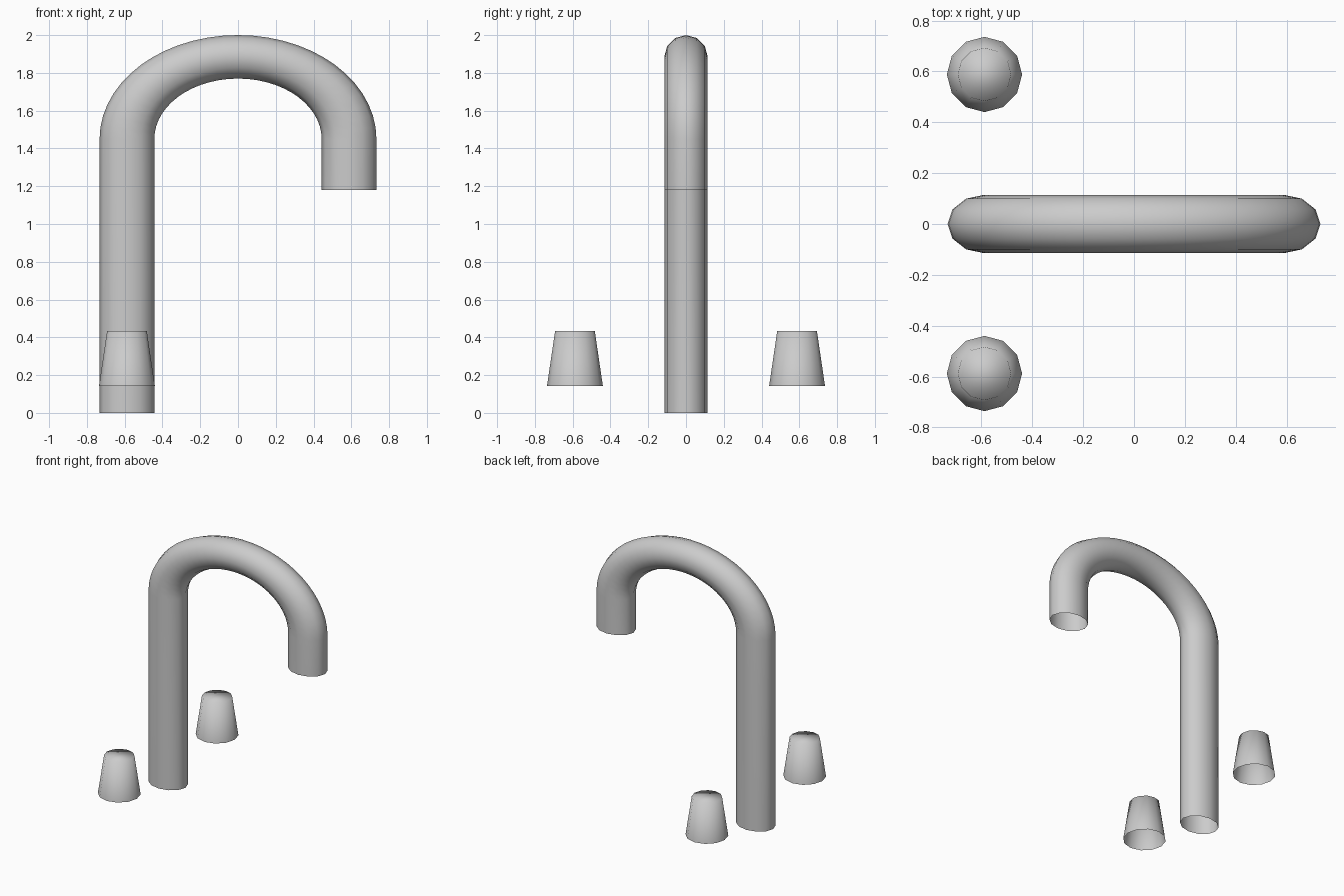
import bpy, bmesh, math

if "Cube" in bpy.data.objects:
    bpy.data.objects.remove(bpy.data.objects["Cube"])

SIDES = 12
LEG_X, RX, RY = 0.588, 0.145, 0.115    # leg offset and oval pipe radii
STRETCH = RX / RY                      # the pipe is round, stretched along x
SPRING, TOP = 1.45, 1.885              # arch start and centre-line peak


def make_object(name, rings, cap_top=False):
    """Bridge successive rings of points into a smooth open tube."""
    bm = bmesh.new()
    loops = [[bm.verts.new(p) for p in ring] for ring in rings]
    for a, b in zip(loops, loops[1:]):
        for i in range(SIDES):
            j = (i + 1) % SIDES
            bm.faces.new((a[i], a[j], b[j], b[i]))
    if cap_top:
        bm.faces.new(loops[-1])
    for f in bm.faces:
        f.smooth = True
    mesh = bpy.data.meshes.new(name)
    bm.to_mesh(mesh)
    bm.free()
    obj = bpy.data.objects.new(name, mesh)
    bpy.context.collection.objects.link(obj)
    return obj


def pipe_ring(x, z, nx, nz):
    """Cross-section around a path point; (nx, nz) is the outward normal."""
    ring = []
    for i in range(SIDES):
        t = 2 * math.pi * i / SIDES
        r = RY * math.cos(t)
        ring.append(((x + r * nx) * STRETCH, RY * math.sin(t), z + r * nz))
    return ring


# Spout: straight riser, elliptical arch, short downturned outlet
a, b = LEG_X / STRETCH, TOP - SPRING
rings = [pipe_ring(-a, 0, -1, 0)]
STEPS = 28
for k in range(STEPS + 1):
    t = math.pi * (1 - k / STEPS)
    nx, nz = math.cos(t) / a, math.sin(t) / b
    n = math.hypot(nx, nz)
    rings.append(pipe_ring(a * math.cos(t), SPRING + b * math.sin(t), nx / n, nz / n))
rings.append(pipe_ring(a, 1.18, 1, 0))
make_object("spout", rings)


# Tap knobs: tapered, closed on top, open underneath
def knob_ring(cy, r, z):
    return [(-LEG_X + r * math.cos(2 * math.pi * i / SIDES),
             cy + r * math.sin(2 * math.pi * i / SIDES), z) for i in range(SIDES)]


for name, cy in (("front_knob", -0.588), ("back_knob", 0.588)):
    make_object(name, [knob_ring(cy, 0.148, 0.142), knob_ring(cy, 0.105, 0.434)], True)
